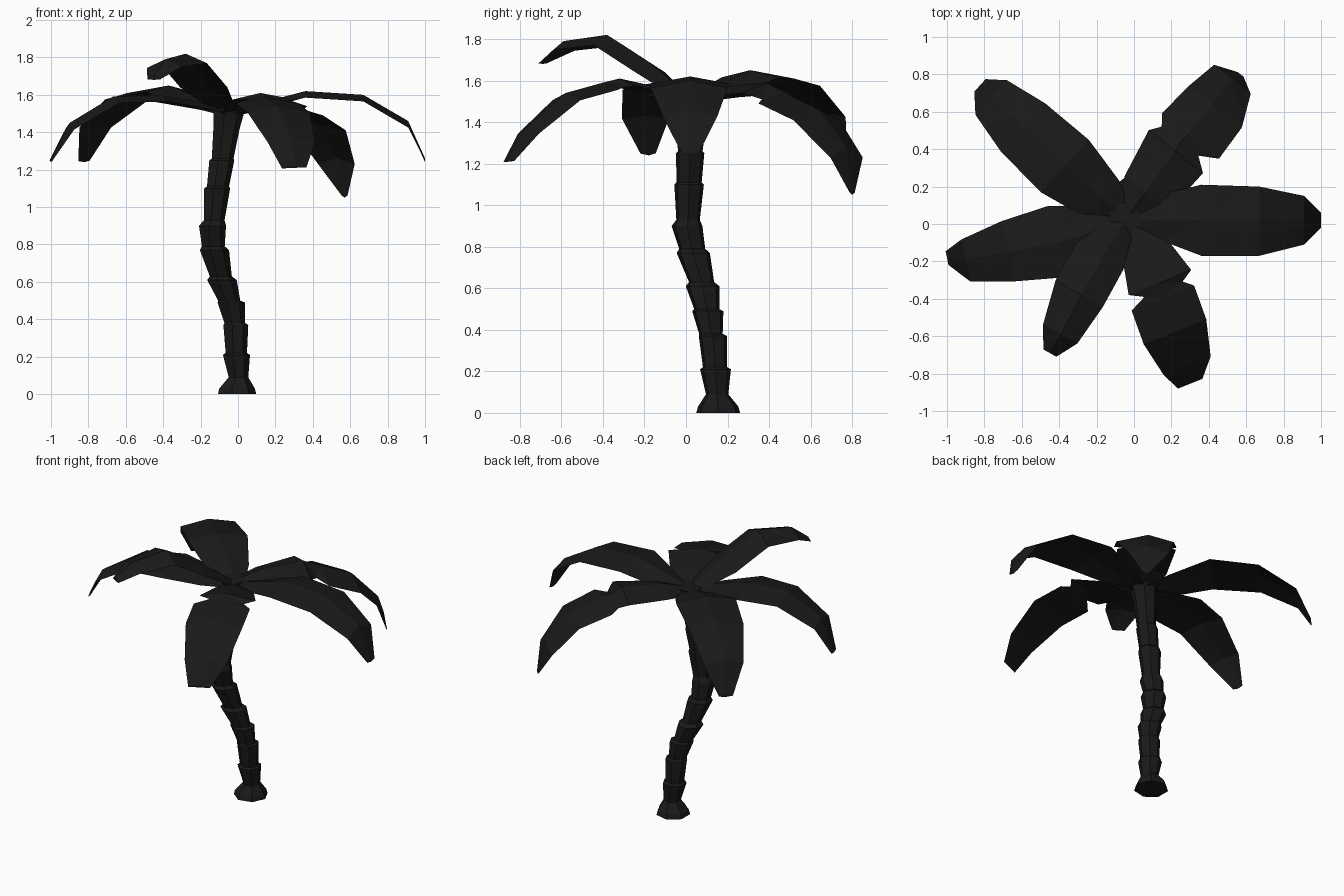
import bpy, bmesh, math
from mathutils import Vector

mat = bpy.data.materials.new("dark")
mat.diffuse_color = (0.01, 0.01, 0.01, 1)


def loft(name, rings):
    """Skin a list of equal-length point rings and cap both ends."""
    bm = bmesh.new()
    vs = [[bm.verts.new(p) for p in ring] for ring in rings]
    n = len(vs[0])
    for a, b in zip(vs, vs[1:]):
        for i in range(n):
            j = (i + 1) % n
            bm.faces.new((a[i], a[j], b[j], b[i]))
    bm.faces.new(vs[0])
    bm.faces.new(vs[-1])
    bmesh.ops.triangulate(bm, faces=bm.faces[:])
    bmesh.ops.recalc_face_normals(bm, faces=bm.faces[:])
    me = bpy.data.meshes.new(name)
    bm.to_mesh(me)
    bm.free()
    me.materials.append(mat)
    ob = bpy.data.objects.new(name, me)
    bpy.context.collection.objects.link(ob)
    return ob


def frond(name, stations, drop=0.035, thick=0.02):
    """Roof-shaped leaf; station = ridge x, y, z, left width, right width."""
    d = Vector(stations[-1][:2]) - Vector(stations[0][:2])
    d.normalize()
    left = Vector((-d.y, d.x, 0))
    rings = []
    for x, y, z, wl, wr in stations:
        c = Vector((x, y, z))
        rings.append([c + left * wl - Vector((0, 0, drop * min(1, wl / 0.12))), c,
                      c - left * wr - Vector((0, 0, drop * min(1, wr / 0.12))),
                      c - Vector((0, 0, thick))])
    return loft(name, rings)


# Curved trunk with stepped bark collars: x, y, z, radius
trunk = [(-.01, .155, 0, .108), (-.01, .155, .03, .1), (0, .15, .09, .055),
         (-.012, .142, .21, .076), (-.012, .14, .22, .06),
         (-.015, .13, .37, .07), (-.02, .12, .38, .058),
         (-.04, .105, .49, .077), (-.05, .1, .5, .062),
         (-.09, .08, .61, .083), (-.095, .075, .63, .062),
         (-.13, .035, .77, .082), (-.135, .03, .79, .064),
         (-.14, .005, .9, .076), (-.13, .01, .93, .058),
         (-.115, .015, 1.1, .073), (-.11, .015, 1.11, .062),
         (-.09, .02, 1.25, .07), (-.085, .02, 1.26, .061),
         (-.065, .03, 1.42, .074), (-.05, .03, 1.53, .09)]
loft("trunk", [[(x + r * math.cos(k * math.tau / 7), y + r * math.sin(k * math.tau / 7), z)
                for k in range(7)] for x, y, z, r in trunk])

# Six drooping fronds around the crown
frond("frond_right", [(-.05, .02, 1.51, .06, .06), (.15, .02, 1.565, .14, .11),
                      (.36, .02, 1.62, .19, .19), (.67, .02, 1.6, .18, .19),
                      (.91, .02, 1.46, .13, .13), (1.0, .02, 1.26, .04, .04)])
frond("frond_back_right", [(-.05, .02, 1.52, .06, .06), (.06, .17, 1.57, .14, .16),
                           (.22, .39, 1.59, .18, .19), (.25, .44, 1.56, .13, .12),
                           (.29, .48, 1.54, .18, .21), (.42, .64, 1.46, .16, .2),
                           (.53, .77, 1.28, .13, .12), (.57, .8, 1.07, .02, .02)], .05)
frond("frond_back_left", [(-.05, .04, 1.51, .06, .06), (-.17, .14, 1.57, .14, .13),
                          (-.37, .31, 1.65, .19, .19), (-.59, .52, 1.61, .18, .17),
                          (-.76, .68, 1.46, .13, .12), (-.82, .745, 1.26, .05, .04)])
frond("frond_left", [(-.05, .02, 1.51, .06, .06), (-.2, -.04, 1.56, .13, .14),
                     (-.42, -.1, 1.6, .19, .2), (-.67, -.15, 1.59, .16, .17),
                     (-.9, -.19, 1.45, .12, .11), (-1.0, -.18, 1.26, .04, .035)])
frond("frond_front_left", [(-.05, .02, 1.52, .06, .06), (-.17, -.18, 1.69, .13, .16),
                           (-.28, -.38, 1.82, .13, .16), (-.39, -.59, 1.79, .1, .11),
                           (-.45, -.69, 1.7, .04, .04)], .05)
frond("frond_front_right", [(-.04, .02, 1.51, .06, .06), (.04, -.14, 1.57, .15, .11),
                            (.12, -.32, 1.61, .2, .16), (.13, -.36, 1.6, .14, .08),
                            (.145, -.4, 1.59, .19, .17), (.21, -.58, 1.54, .19, .17),
                            (.28, -.76, 1.38, .14, .13), (.31, -.85, 1.23, .06, .08)])
